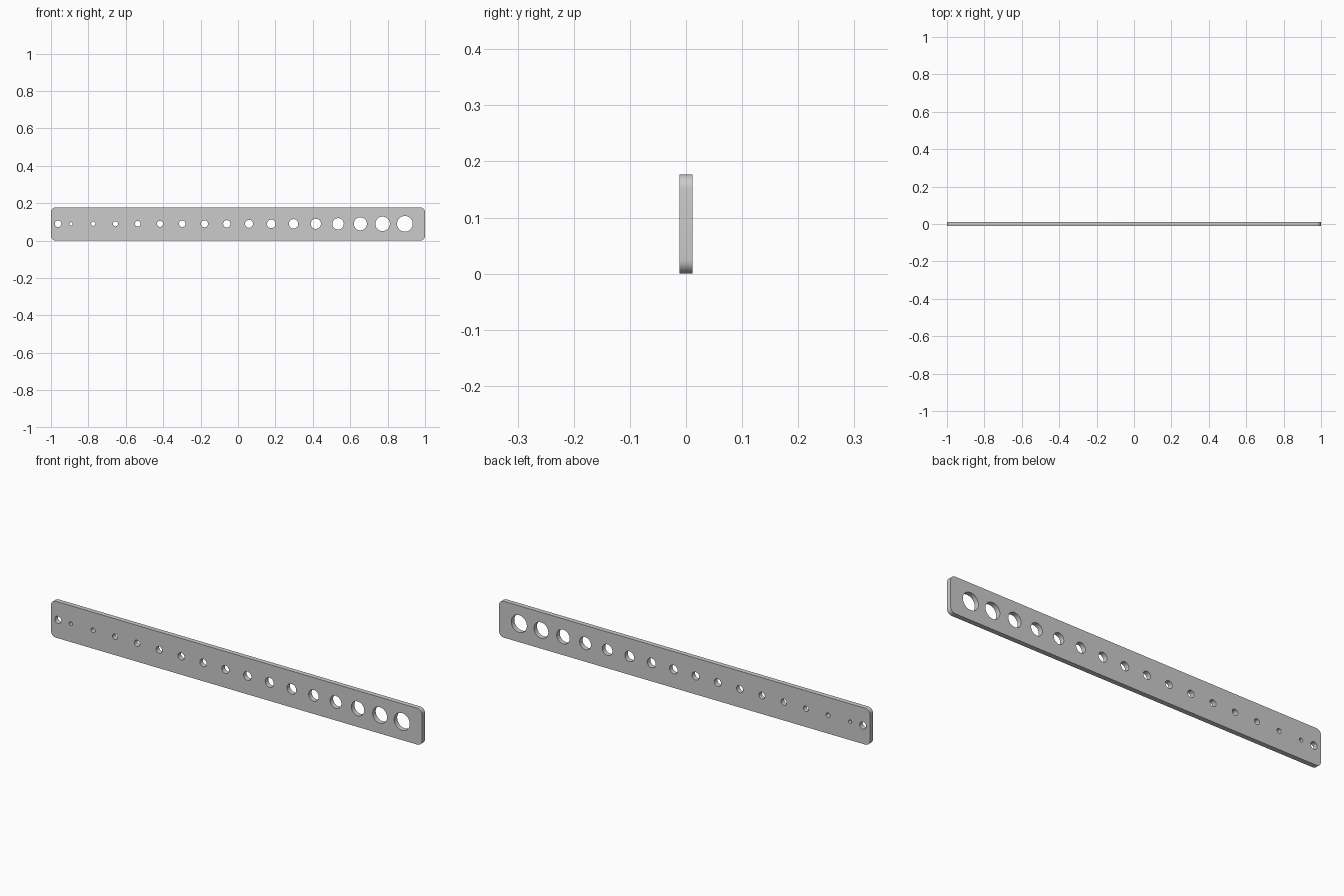
import bpy, math

if "Cube" in bpy.data.objects:
    bpy.data.objects.remove(bpy.data.objects["Cube"])

LENGTH, HEIGHT, THICK, CORNER = 2.0, 0.177, 0.0235, 0.025

curve = bpy.data.curves.new("gauge_plate", 'CURVE')
curve.dimensions = '2D'
curve.fill_mode = 'BOTH'
curve.extrude = THICK / 2


def add_loop(points):
    s = curve.splines.new('POLY')
    s.points.add(len(points) - 1)
    for p, (x, y) in zip(s.points, points):
        p.co = (x, y, 0, 1)
    s.use_cyclic_u = True


def arc(cx, cy, r, start, end, n):
    return [(cx + r * math.cos(start + (end - start) * i / n),
             cy + r * math.sin(start + (end - start) * i / n)) for i in range(n + 1)]


# Rounded plate outline
outline = []
for k, (sx, sy) in enumerate([(1, 1), (-1, 1), (-1, -1), (1, -1)]):
    outline += arc(sx * (LENGTH / 2 - CORNER), HEIGHT / 2 + sy * (HEIGHT / 2 - CORNER),
                   CORNER, k * math.pi / 2, (k + 1) * math.pi / 2, 8)
add_loop(outline)

# Hanging hole, then the row of graded holes
radii = [.009, .0115, .0135, .015, .0163, .0175, .0185, .0195,
         .0212, .023, .025, .0272, .0305, .035, .0388, .042]
holes = [(-0.962, 0.0175)] + [(-0.893 + 0.119 * i, r) for i, r in enumerate(radii)]
for x, r in holes:
    add_loop(arc(x, HEIGHT / 2 + 0.001, r, 0, 2 * math.pi, 40)[:-1])

# Stand the plate upright and turn it into a mesh
plate = bpy.data.objects.new("gauge_plate", curve)
bpy.context.collection.objects.link(plate)
plate.rotation_euler.x = math.pi / 2
bpy.context.view_layer.objects.active = plate
plate.select_set(True)
bpy.ops.object.convert(target='MESH')
bpy.ops.object.transform_apply(location=False, rotation=True, scale=False)
bpy.ops.object.shade_smooth_by_angle(angle=math.radians(30))
